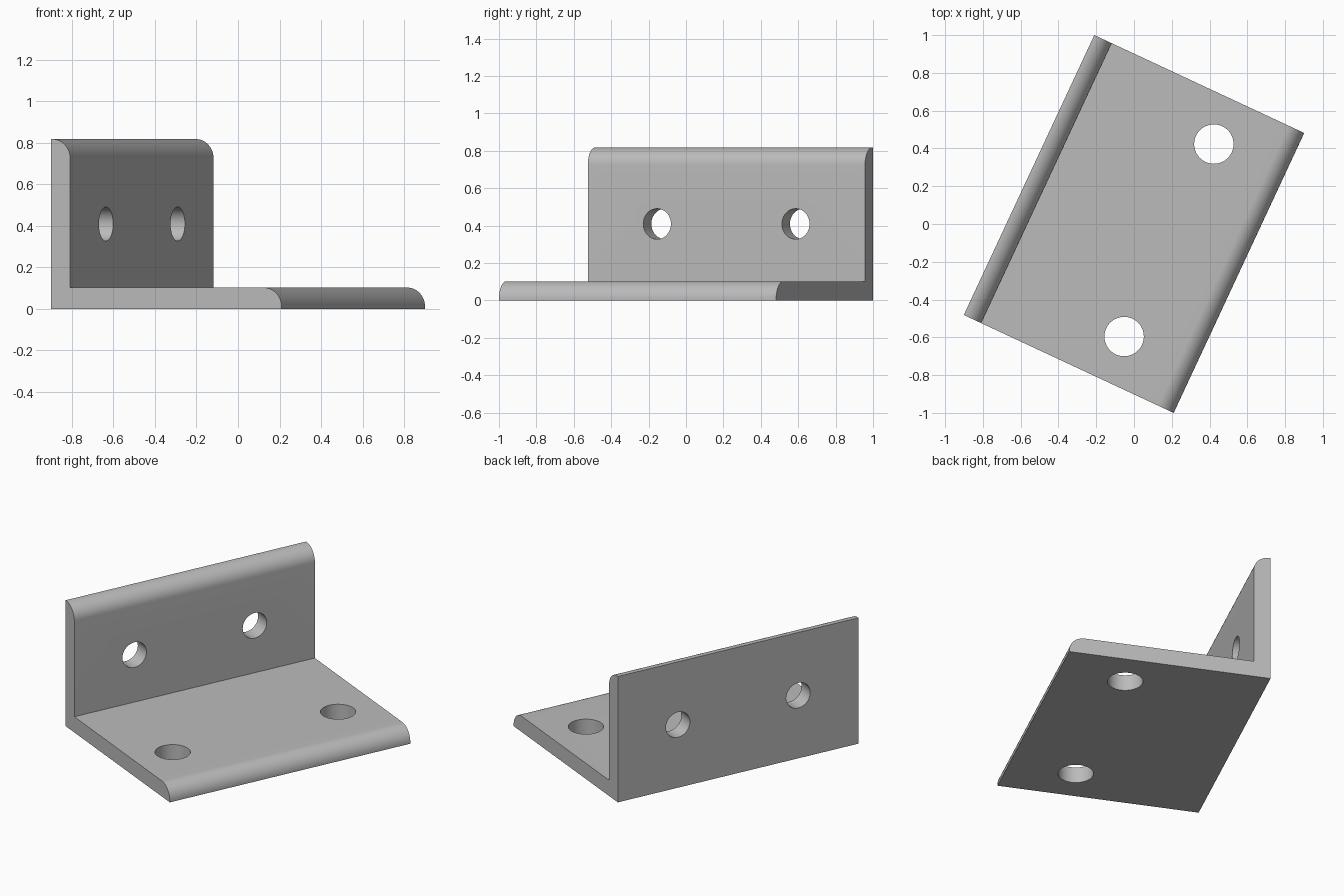
import bpy, bmesh, math
from mathutils import Matrix

cube = bpy.data.objects.get("Cube")
if cube:
    bpy.data.objects.remove(cube, do_unlink=True)

U = 0.1022                      # plate thickness, the module of the bracket
WIDTH, LENGTH, HEIGHT = 12 * U, 16 * U, 8 * U
ROUND = 0.92 * U                # radius of the rounded free edges
TURN = Matrix.Rotation(math.radians(-25), 4, 'Z')

steel = bpy.data.materials.new("plain grey")
steel.use_nodes = True
GREY = (0.5, 0.5, 0.5, 1)
steel.diffuse_color = GREY
steel.node_tree.nodes["Principled BSDF"].inputs["Base Color"].default_value = GREY


def quarter(cx, cz, steps=16):
    """Quarter circle from the +x side up to the top."""
    angles = [math.pi / 2 * i / steps for i in range(steps + 1)]
    return [(cx + ROUND * math.cos(a), cz + ROUND * math.sin(a)) for a in angles]


def link_mesh(name, bm):
    mesh = bpy.data.meshes.new(name)
    bm.to_mesh(mesh)
    bm.free()
    obj = bpy.data.objects.new(name, mesh)
    bpy.context.collection.objects.link(obj)
    return obj


# L-shaped profile with rounded free edges, extruded along its length
back, front = -WIDTH / 2, WIDTH / 2
profile = [(back, 0), (front, 0)]
profile += quarter(front - ROUND, U - ROUND)
profile += [(back + U, U)]
profile += quarter(back + U - ROUND, HEIGHT - ROUND)
profile += [(back, HEIGHT)]

bm = bmesh.new()
section = bm.faces.new([bm.verts.new((x, -LENGTH / 2, z)) for x, z in profile])
swept = bmesh.ops.extrude_face_region(bm, geom=[section])["geom"]
bmesh.ops.translate(bm, vec=(0, LENGTH, 0),
                    verts=[g for g in swept if isinstance(g, bmesh.types.BMVert)])
bmesh.ops.recalc_face_normals(bm, faces=bm.faces)
bracket = link_mesh("angle_bracket", bm)
bracket.data.materials.append(steel)


def drill(name, radius, place):
    """Cut one round hole through the bracket."""
    bm = bmesh.new()
    bmesh.ops.create_cone(bm, cap_ends=True, segments=48, radius1=radius,
                          radius2=radius, depth=4 * U, matrix=place)
    cutter = link_mesh(name, bm)
    cutter.data.materials.append(steel)
    cutter.hide_render = True
    mod = bracket.modifiers.new(name, 'BOOLEAN')
    mod.operation, mod.solver, mod.object = 'DIFFERENCE', 'EXACT', cutter
    return cutter


# Two larger holes in the base plate, two smaller ones in the upright plate
cutters = []
for side in (-1, 1):
    cutters.append(drill("base_hole_cutter", 1.02 * U,
                         Matrix.Translation((2 * U, side * 5.5 * U, U / 2))))
    cutters.append(drill("wall_hole_cutter", 0.8 * U,
                         Matrix.Translation((back + U / 2, side * 4 * U, 4 * U))
                         @ Matrix.Rotation(math.pi / 2, 4, 'Y')))

# Bake the holes and remove the cutters
bpy.context.view_layer.update()
graph = bpy.context.evaluated_depsgraph_get()
drilled = bpy.data.meshes.new_from_object(bracket.evaluated_get(graph))
bracket.modifiers.clear()
bracket.data = drilled
for cutter in cutters:
    bpy.data.objects.remove(cutter, do_unlink=True)

# Turn the bracket and smooth its curved faces
bracket.data.transform(TURN)
bpy.ops.object.select_all(action='DESELECT')
bracket.select_set(True)
bpy.context.view_layer.objects.active = bracket
bpy.ops.object.shade_smooth_by_angle(angle=math.radians(20))
